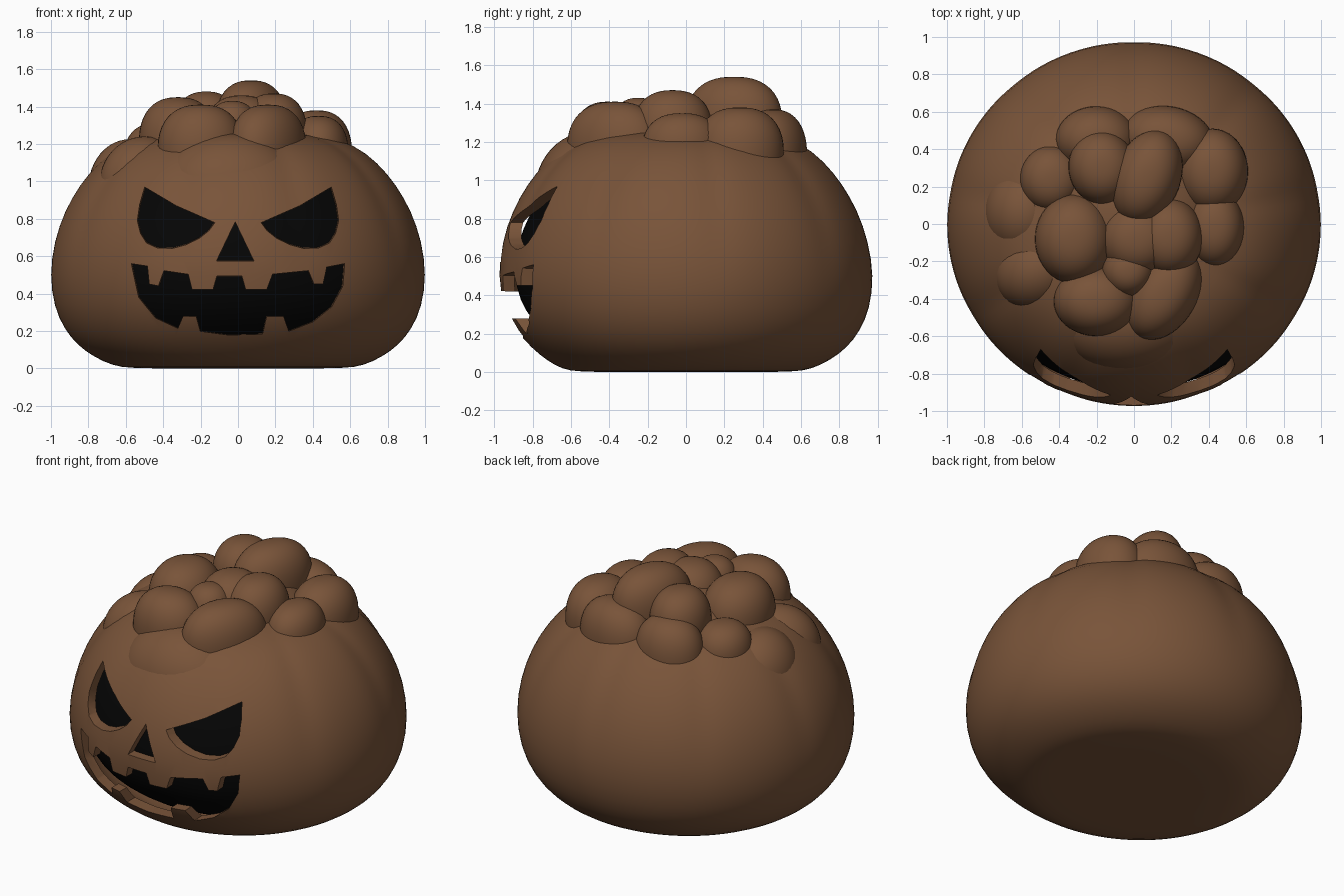
import bpy, bmesh, math
from mathutils import Matrix, Euler

cube = bpy.data.objects.get("Cube")
if cube:
    bpy.data.objects.remove(cube)


def material(name, rgb):
    m = bpy.data.materials.new(name)
    m.use_nodes = True
    m.diffuse_color = (*rgb, 1)
    bsdf = m.node_tree.nodes["Principled BSDF"]
    bsdf.inputs["Base Color"].default_value = (*rgb, 1)
    bsdf.inputs["Roughness"].default_value = 0.8
    return m


brown = material("warm brown", (0.19, 0.088, 0.041))
black = material("hollow black", (0.0015, 0.0015, 0.0015))


def add_object(name, bm, mat):
    bmesh.ops.recalc_face_normals(bm, faces=bm.faces[:])
    mesh = bpy.data.meshes.new(name)
    bm.to_mesh(mesh)
    bm.free()
    mesh.materials.append(mat)
    obj = bpy.data.objects.new(name, mesh)
    bpy.context.collection.objects.link(obj)
    return obj


def bake(obj):
    graph = bpy.context.evaluated_depsgraph_get()
    mesh = bpy.data.meshes.new_from_object(obj.evaluated_get(graph))
    obj.modifiers.clear()
    obj.data = mesh


def smooth(obj, angle=40):
    bpy.ops.object.select_all(action='DESELECT')
    obj.select_set(True)
    bpy.context.view_layer.objects.active = obj
    bpy.ops.object.shade_smooth_by_angle(angle=math.radians(angle))


# Radius and height of the squat body, from base to crown
PROFILE = [(0.3, 0), (0.58, 0), (0.67, 0.015), (0.77, 0.06), (0.86, 0.125), (0.93, 0.21),
           (0.985, 0.33), (1.008, 0.5), (0.985, 0.68), (0.93, 0.84), (0.85, 0.98),
           (0.75, 1.1), (0.62, 1.2), (0.45, 1.25), (0.22, 1.27)]
SEGMENTS = 72
RIBS = 9


def turned_body(name, inset, mat):
    bm = bmesh.new()
    rings = []
    for r, z in PROFILE:
        ring = []
        fade = max(0, min(1, (z - 0.45) / 0.7))
        for i in range(SEGMENTS):
            a = 2 * math.pi * i / SEGMENTS
            groove = (1 - abs(math.sin(RIBS * (a + math.pi / 2) / 2 + math.pi / 2))) ** 2
            # Ribs fade out toward the base; the chin is slightly tucked in
            k = 1 - 0.03 * fade * groove
            chin = 0.05 * max(0, -math.sin(a)) ** 4 * max(0, 1 - z / 0.4) * min(1, z / 0.1)
            s = max(0.05, r * k - chin - inset)
            ring.append(bm.verts.new((s * math.cos(a), 0.975 * s * math.sin(a),
                                      z + inset * (1 - 2 * z / 1.27))))
        rings.append(ring)
    for low, high in zip(rings, rings[1:]):
        for i in range(SEGMENTS):
            j = (i + 1) % SEGMENTS
            bm.faces.new((low[i], low[j], high[j], high[i]))
    for ring in (rings[0], rings[-1]):
        bm.faces.new(ring)
    obj = add_object(name, bm, mat)
    obj.modifiers.new("smooth", 'SUBSURF').levels = 1
    return obj


def carving(name, outline, front=1.12, back=0.87):
    # Tapered prism, so that each opening gets a sloping rim
    bm = bmesh.new()
    cx = (min(p[0] for p in outline) + max(p[0] for p in outline)) / 2
    cz = (min(p[1] for p in outline) + max(p[1] for p in outline)) / 2
    ends = [[bm.verts.new((cx + (x - cx) * s, y, cz + (z - cz) * s)) for x, z in outline]
            for y, s in ((-1.15, front), (-0.5, back))]
    n = len(outline)
    for i in range(n):
        j = (i + 1) % n
        bm.faces.new((ends[0][i], ends[0][j], ends[1][j], ends[1][i]))
    for end in ends:
        bm.faces.new(end)
    obj = add_object(name, bm, brown)
    obj.hide_render = True
    return obj


# Face openings
eye = [(0.51, 0.98), (0.33, 0.87), (0.13, 0.78), (0.16, 0.74), (0.21, 0.7), (0.28, 0.665),
       (0.35, 0.645), (0.43, 0.645), (0.49, 0.67), (0.525, 0.72), (0.545, 0.79), (0.535, 0.88)]
nose = [(-0.015, 0.78), (-0.11, 0.58), (0.08, 0.58)]
mouth = [(-0.57, 0.56), (-0.48, 0.545), (-0.47, 0.45), (-0.42, 0.44), (-0.39, 0.52),
         (-0.26, 0.5), (-0.24, 0.42), (-0.13, 0.42), (-0.11, 0.49), (0.02, 0.49),
         (0.04, 0.42), (0.15, 0.42), (0.18, 0.5), (0.37, 0.52), (0.4, 0.45),
         (0.45, 0.45), (0.47, 0.54), (0.57, 0.56), (0.56, 0.44), (0.5, 0.33),
         (0.4, 0.25), (0.27, 0.2), (0.24, 0.28), (0.15, 0.28), (0.13, 0.185),
         (-0.05, 0.18), (-0.2, 0.2), (-0.22, 0.28), (-0.29, 0.28), (-0.32, 0.215),
         (-0.44, 0.27), (-0.53, 0.38)]

pumpkin = turned_body("pumpkin_shell", 0, brown)
wall = pumpkin.modifiers.new("wall", 'SOLIDIFY')
wall.thickness = 0.06
wall.offset = -1
cutters = [carving("left_eye_cutter", eye),
           carving("right_eye_cutter", [(-x, z) for x, z in eye]),
           carving("nose_cutter", nose),
           carving("mouth_cutter", mouth, 1.06, 0.95)]
for c in cutters:
    cut = pumpkin.modifiers.new(c.name, 'BOOLEAN')
    cut.operation = 'DIFFERENCE'
    cut.solver = 'EXACT'
    cut.object = c
bake(pumpkin)
for c in cutters:
    bpy.data.objects.remove(c)
smooth(pumpkin)

# Dark hollow seen through the openings
hollow = turned_body("dark_hollow", 0.085, black)
bake(hollow)
smooth(hollow)

# Swollen lobes on the crown: x, y, top height, half sizes in x, y, z, turn
LOBES = [(0.07, 0.25, 1.54, 0.18, 0.26, 0.24, -20),
         (-0.17, 0.3, 1.48, 0.18, 0.2, 0.22, 10),
         (-0.2, 0.45, 1.36, 0.22, 0.18, 0.25, 0),
         (0.18, 0.45, 1.37, 0.25, 0.18, 0.25, -10),
         (0.42, 0.28, 1.38, 0.19, 0.23, 0.24, 0),
         (-0.44, 0.24, 1.31, 0.17, 0.18, 0.19, 0),
         (-0.32, -0.08, 1.45, 0.21, 0.24, 0.25, 0),
         (0.02, -0.08, 1.46, 0.2, 0.2, 0.22, 0),
         (0.19, -0.07, 1.47, 0.18, 0.21, 0.23, 0),
         (-0.03, -0.25, 1.43, 0.14, 0.14, 0.18, 0),
         (-0.2, -0.41, 1.41, 0.23, 0.19, 0.25, 0),
         (0.16, -0.37, 1.41, 0.18, 0.27, 0.25, -30),
         (0.43, -0.02, 1.35, 0.16, 0.21, 0.2, 0)]
# Broad soft swellings that blend into the body: middle, brow, shoulders
SWELLINGS = [(0, 0.05, 1.37, 0.46, 0.48, 0.3, 0),
             (-0.04, -0.5, 1.255, 0.4, 0.29, 0.32, 0),
             (-0.58, 0.06, 1.225, 0.22, 0.25, 0.26, 0),
             (-0.5, -0.24, 1.24, 0.25, 0.22, 0.26, 30)]


def lobes(name, table, fullness):
    bm = bmesh.new()
    for x, y, top, rx, ry, rz, turn in table:
        place = (Matrix.Translation((x, y, top - rz))
                 @ Euler((0, 0, math.radians(turn))).to_matrix().to_4x4()
                 @ Matrix.Diagonal((rx, ry, rz, 1)))
        ball = bmesh.ops.create_uvsphere(bm, u_segments=40, v_segments=24, radius=1)["verts"]
        for v in ball:
            # Fuller than a sphere in profile, round in plan
            r = math.hypot(v.co.x, v.co.y)
            v.co *= (r ** fullness + abs(v.co.z) ** fullness) ** (-1 / fullness)
            v.co = place @ v.co
    smooth(add_object(name, bm, brown))


lobes("crown_lobes", LOBES, 2.4)
lobes("crown_swellings", SWELLINGS, 2)
